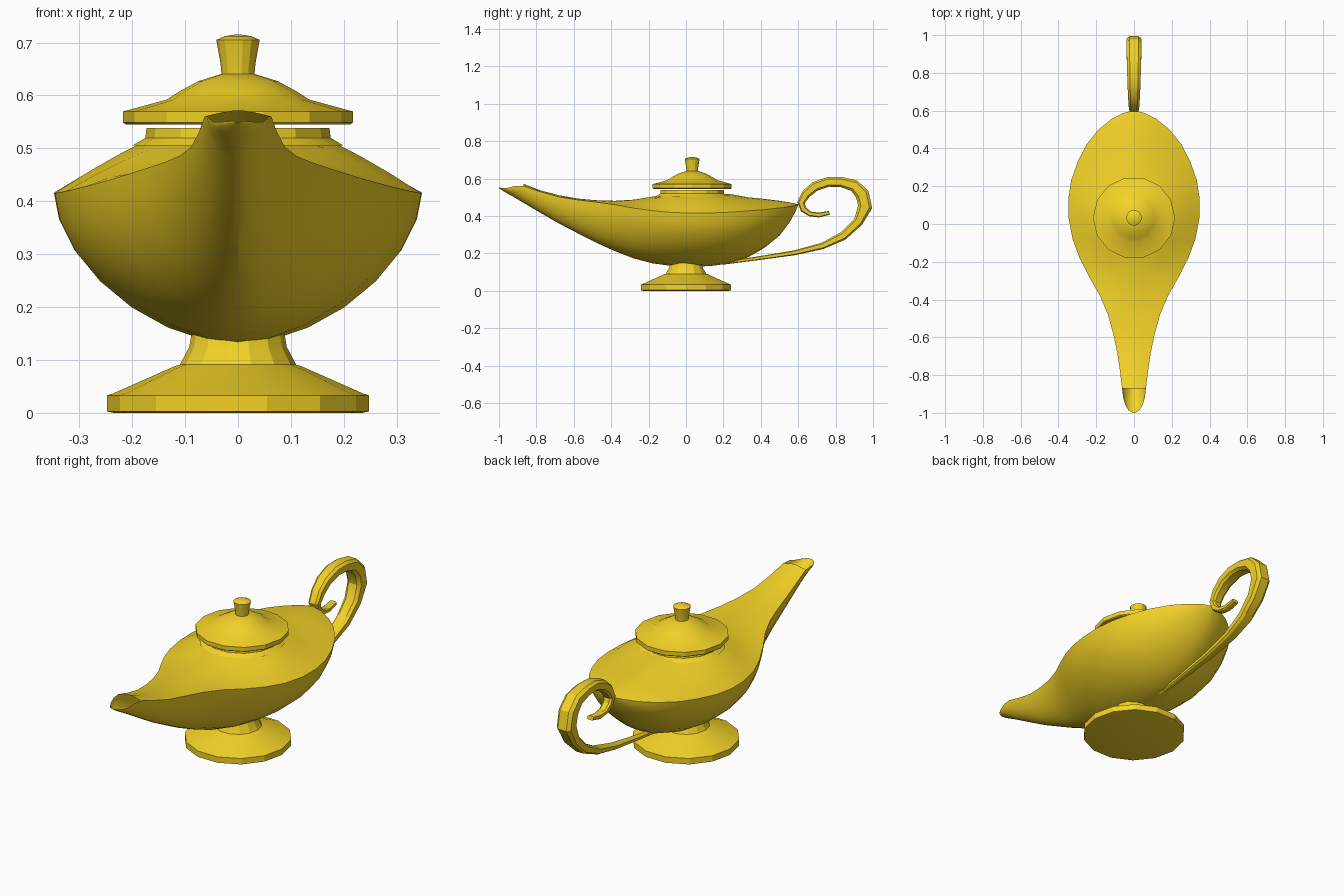
import bpy, bmesh, math
from mathutils import Vector

gold = bpy.data.materials.new("gold")
gold.diffuse_color = (0.9, 0.65, 0.02, 1)


def finish(bm, name, angle):
    bmesh.ops.remove_doubles(bm, verts=bm.verts, dist=0.0005)
    bmesh.ops.recalc_face_normals(bm, faces=bm.faces)
    me = bpy.data.meshes.new(name)
    bm.to_mesh(me)
    bm.free()
    me.materials.append(gold)
    ob = bpy.data.objects.new(name, me)
    bpy.context.collection.objects.link(ob)
    bpy.ops.object.select_all(action='DESELECT')
    bpy.context.view_layer.objects.active = ob
    ob.select_set(True)
    bpy.ops.object.shade_smooth_by_angle(angle=math.radians(angle))
    return ob


def loft(bm, rows, closed=False):
    grid = [[bm.verts.new(p) for p in row] for row in rows]
    n = len(rows[0])
    for a, b in zip(grid, grid[1:]):
        for i in range(n if closed else n - 1):
            j = (i + 1) % n
            bm.faces.new((a[i], a[j], b[j], b[i]))
    return grid


def turned(name, profile, y, sides=14, caps=True):
    bm = bmesh.new()
    rows = []
    for r, z in profile:
        angs = [2 * math.pi * i / sides for i in range(sides)]
        rows.append([(r * math.cos(a), y + r * math.sin(a), z) for a in angs])
    grid = loft(bm, rows, True)
    if caps:
        bm.faces.new(grid[0])
        bm.faces.new(grid[-1])
    return finish(bm, name, 20)


# Body stations: y, half width, rim height, keel height, ridge height
stations = [
    (-1.00, .006, .552, .548, 0), (-.985, .030, .550, .538, 0),
    (-.955, .047, .550, .520, 0), (-.915, .058, .560, .498, 0),
    (-.87, .063, .560, .471, .572), (-.78, .074, .530, .418, .537),
    (-.68, .089, .502, .360, .511), (-.58, .110, .486, .308, .493),
    (-.48, .138, .474, .257, .484), (-.38, .180, .460, .212, .481),
    (-.28, .237, .442, .173, .487), (-.18, .288, .428, .147, .503),
    (-.08, .325, .419, .133, .545), (.03, .346, .415, .129, .570),
    (.13, .348, .416, .132, .550), (.23, .333, .420, .146, .518),
    (.33, .298, .427, .178, .500), (.42, .252, .434, .230, .491),
    (.50, .188, .443, .295, .481), (.555, .120, .451, .368, .472),
    (.588, .055, .458, .428, .465), (.60, .006, .461, .459, .462)]

# Body with open spout: rounded hull below the rim, concave deck above it
hull, deck = [], []
for y, w, rim, keel, ridge in stations:
    row = []
    for k in range(15):
        a = math.pi * k / 14
        c, s = math.cos(a), max(0, math.sin(a))
        row.append((math.copysign(w * abs(c) ** 1.15, c), y, rim - (rim - keel) * s ** 1.15))
    hull.append(row)
    if ridge:
        us = [1 - k / 6 for k in range(13)]
        deck.append([(w * u, y, min(.52, rim + (ridge - rim) * (1 - abs(u) ** 1.5)) if -.3 < y
                      else rim + (ridge - rim) * (1 - abs(u) ** 1.5)) for u in us])
bm = bmesh.new()
loft(bm, hull)
loft(bm, deck)
finish(bm, "lamp_body", 25)

# Collar, lid with knob, and foot
turned("collar", [(.20, .505), (.175, .52), (.173, .538)], .033)
turned("lid", [(.212, .545), (.217, .549), (.217, .57), (.205, .573), (.135, .592),
               (.11, .608), (.075, .627), (.03, .641)], .033)
turned("knob", [(.031, .638), (.033, .66), (.041, .705), (.025, .712), (.006, .715)], .033)
turned("foot", [(.235, 0), (.248, .003), (.248, .033), (.238, .036), (.118, .089),
                (.11, .091), (.092, .125), (.088, .15)], 0)

# Scroll handle: y, z, half thickness, half width along the path
path = [(.20, .148, .008, .010), (.38, .173, .010, .016), (.58, .203, .013, .022),
        (.73, .240, .017, .028), (.84, .293, .023, .033), (.92, .368, .026, .037),
        (.958, .448, .038, .039), (.943, .515, .037, .040), (.90, .562, .032, .039),
        (.83, .581, .027, .037), (.76, .582, .026, .035), (.69, .558, .026, .032),
        (.642, .518, .024, .029), (.615, .472, .020, .026), (.628, .435, .017, .023),
        (.663, .411, .013, .021), (.71, .405, .013, .019), (.767, .417, .010, .017)]
section = [(1, .6), (.6, 1), (-.6, 1), (-1, .6), (-1, -.6), (-.6, -1), (.6, -1), (1, -.6)]
rows = []
for i, (y, z, t, w) in enumerate(path):
    p, q = path[max(i - 1, 0)], path[min(i + 1, len(path) - 1)]
    d = Vector((0, q[0] - p[0], q[1] - p[1])).normalized()
    n = Vector((0, -d.z, d.y))
    rows.append([Vector((w * a, y, z)) + n * t * b for a, b in section])
bm = bmesh.new()
g = loft(bm, rows, True)
bm.faces.new(g[0])
bm.faces.new(g[-1])
finish(bm, "scroll_handle", 30)
